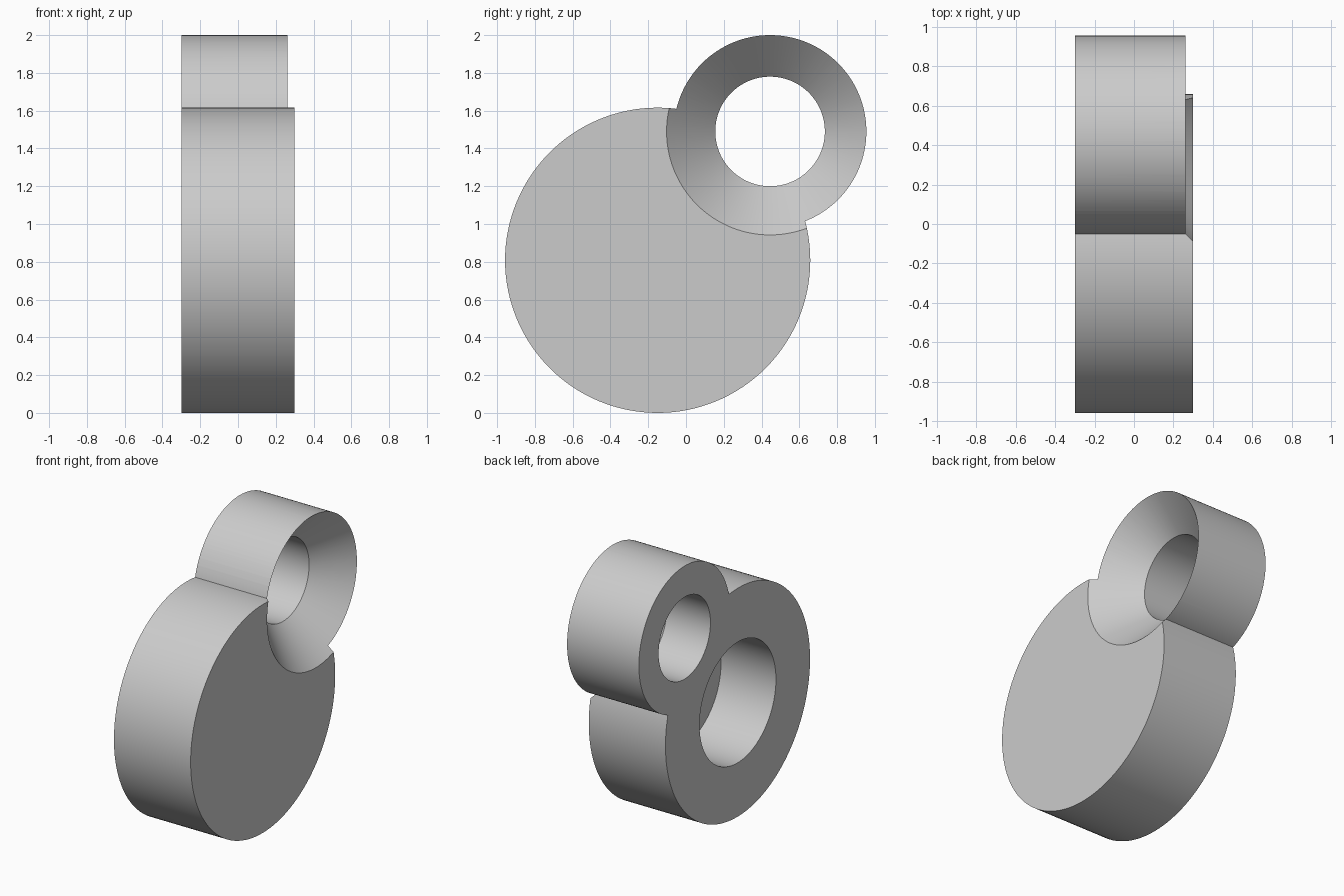
import bpy, bmesh, math
from mathutils import Matrix

cube = bpy.data.objects.get("Cube")
if cube:
    bpy.data.objects.remove(cube, do_unlink=True)

SEGMENTS = 128
HALF = 0.3                       # half thickness along x
DISC = (-0.15, 0.808)            # centre y, z
RING = (0.445, 1.49)

grey = bpy.data.materials.new("plain grey")
grey.use_nodes = True
color = (0.6, 0.6, 0.6, 1)
grey.diffuse_color = color
grey.node_tree.nodes["Principled BSDF"].inputs["Base Color"].default_value = color


def turned(name, centre, profile):
    """Solid turned about an x-parallel axis; profile is a list of (x, radius)."""
    bm = bmesh.new()
    rings = []
    for x, radius in profile:
        rings.append([bm.verts.new((x,
                                    centre[0] + radius * math.cos(math.tau * i / SEGMENTS),
                                    centre[1] + radius * math.sin(math.tau * i / SEGMENTS)))
                      for i in range(SEGMENTS)])
    for a, b in zip(rings, rings[1:]):
        for i in range(SEGMENTS):
            j = (i + 1) % SEGMENTS
            bm.faces.new((a[i], a[j], b[j], b[i]))
    bm.faces.new(rings[0])
    bm.faces.new(rings[-1])
    bmesh.ops.recalc_face_normals(bm, faces=bm.faces)
    mesh = bpy.data.meshes.new(name)
    bm.to_mesh(mesh)
    bm.free()
    mesh.materials.append(grey)
    obj = bpy.data.objects.new(name, mesh)
    bpy.context.collection.objects.link(obj)
    return obj


def combine(target, tool, operation):
    """Apply a boolean to the target and drop the tool."""
    mod = target.modifiers.new(operation.lower(), 'BOOLEAN')
    mod.operation = operation
    mod.solver = 'EXACT'
    mod.object = tool
    bpy.context.view_layer.objects.active = target
    bpy.ops.object.modifier_apply(modifier=mod.name)
    bpy.data.objects.remove(tool, do_unlink=True)


# Large disc joined with the small ring body
body = turned("disc_and_ring_body", DISC, [(-HALF, 0.808), (HALF, 0.808)])
combine(body, turned("ring_body", RING, [(-HALF, 0.51), (HALF, 0.51)]), 'UNION')

# Through hole with a wide 45 degree countersink
combine(body, turned("countersink_cutter", RING,
                     [(-0.4, 0.29), (0.042, 0.29), (0.4, 0.648)]), 'DIFFERENCE')

# Blind hole in the far face of the disc
combine(body, turned("blind_hole_cutter", DISC, [(-0.4, 0.427), (0.13, 0.427)]), 'DIFFERENCE')

# Smooth walls with crisp rims
bpy.ops.object.select_all(action='DESELECT')
body.select_set(True)
bpy.context.view_layer.objects.active = body
bpy.ops.object.shade_smooth_by_angle(angle=math.radians(30))
